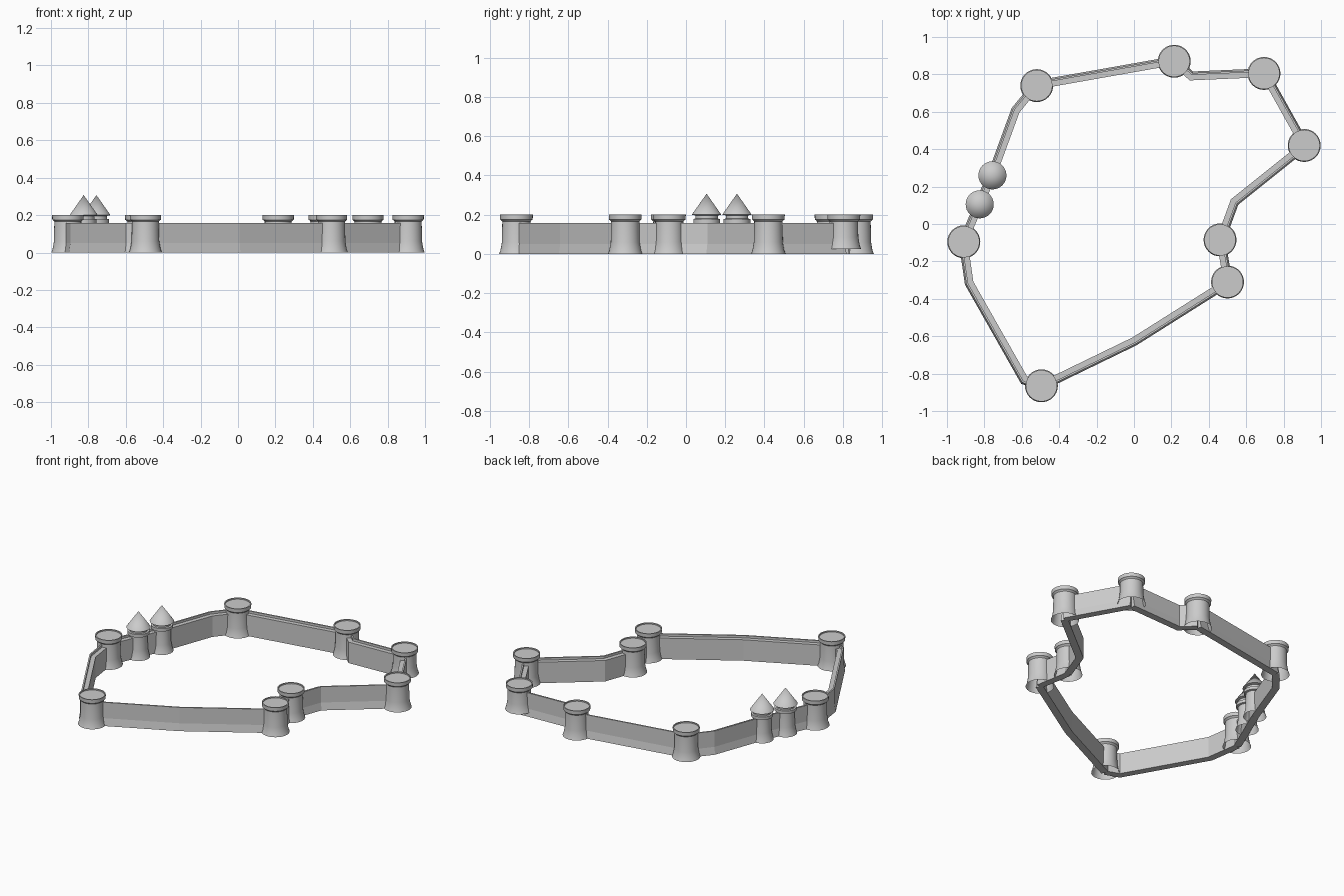
import bpy, bmesh, math
from mathutils import Vector

cube = bpy.data.objects.get("Cube")
if cube:
    bpy.data.objects.remove(cube)

stone = bpy.data.materials.new("grey_stone")
stone.use_nodes = True
stone.diffuse_color = (0.6, 0.6, 0.6, 1)
stone.node_tree.nodes["Principled BSDF"].inputs["Base Color"].default_value = (0.6, 0.6, 0.6, 1)


def finish(name, bm, smooth):
    mesh = bpy.data.meshes.new(name)
    bm.to_mesh(mesh)
    bm.free()
    mesh.materials.append(stone)
    ob = bpy.data.objects.new(name, mesh)
    bpy.context.collection.objects.link(ob)
    if smooth:
        bpy.ops.object.select_all(action="DESELECT")
        ob.select_set(True)
        bpy.context.view_layer.objects.active = ob
        bpy.ops.object.shade_smooth_by_angle(angle=math.radians(30))
    return ob


def lathe(name, profile, spot, segments=32):
    """Revolve a radius/height profile around a vertical axis at spot."""
    bm = bmesh.new()
    rings = []
    for r, z in profile:
        if r == 0:
            rings.append([bm.verts.new((spot[0], spot[1], z))] * segments)
        else:
            turn = [math.tau * i / segments for i in range(segments)]
            rings.append([bm.verts.new((spot[0] + r * math.cos(a), spot[1] + r * math.sin(a), z))
                          for a in turn])
    for low, high in zip(rings, rings[1:]):
        for i in range(segments):
            j = (i + 1) % segments
            corners = list(dict.fromkeys((low[i], low[j], high[j], high[i])))
            bm.faces.new(corners)
    return finish(name, bm, True)


def wall(name, path, section):
    """Sweep an outward/height section along a path with mitred bends."""
    pts = [Vector(p) for p in path]
    bm = bmesh.new()
    rows = []
    for i, p in enumerate(pts):
        dirs = [(b - a).normalized() for a, b in zip(pts, pts[1:])][max(0, i - 1):i + 1]
        normals = [Vector((d.y, -d.x)) for d in dirs]
        out = sum(normals, Vector((0, 0))).normalized()
        out /= out.dot(normals[0])
        rows.append([bm.verts.new((*(p + out * o), z)) for o, z in section])
    n = len(section)
    for a, b in zip(rows, rows[1:]):
        for k in range(n):
            bm.faces.new((a[k], b[k], b[(k + 1) % n], a[(k + 1) % n]))
    bm.faces.new(rows[0])
    bm.faces.new(rows[-1])
    bmesh.ops.recalc_face_normals(bm, faces=bm.faces)
    return finish(name, bm, False)


# Round towers: flared foot, shaft, cornice and a slightly sunken roof, open below
towers = {
    "front": (-0.495, -0.865), "front_left": (0.50, -0.31), "inner_left": (0.46, -0.085),
    "left": (0.91, 0.42), "back_left": (0.695, 0.805), "back": (0.215, 0.87),
    "back_right": (-0.52, 0.74), "right": (-0.91, -0.095),
}
for label, spot in towers.items():
    foot = 0.025 if label == "back_left" else 0
    lathe(label + "_tower", [
        (0.088, foot), (0.081, foot + 0.02), (0.074, foot + 0.06), (0.072, 0.165),
        (0.078, 0.172), (0.083, 0.175), (0.084, 0.2), (0.077, 0.2), (0.077, 0.192), (0, 0.192)], spot)

# Pair of slim gate towers with pointed roofs
gates = {"gate_front": (-0.825, 0.105), "gate_back": (-0.757, 0.26)}
for label, spot in gates.items():
    lathe(label + "_tower", [(0.072, 0), (0.065, 0.02), (0.058, 0.06), (0.056, 0.155),
                             (0.068, 0.158), (0.068, 0.178), (0.057, 0.18), (0.057, 0.2)], spot)
    lathe(label + "_roof", [(0.057, 0.196), (0.075, 0.2), (0, 0.307)], spot)

# Curtain walls, counter-clockwise: sloped foot and parapet outside, walkway inside
section = [(-0.02, 0), (0.027, 0), (0.019, 0.05), (0.019, 0.158), (0.009, 0.158),
           (0.009, 0.143), (-0.02, 0.143)]
t = {**towers, **gates}
walls = {
    "front_wall": ["front", (0.0, -0.625), "front_left"],
    "short_left_wall": ["front_left", "inner_left"],
    "left_wall": ["inner_left", (0.535, 0.12), "left"],
    "back_left_wall": ["left", "back_left"],
    "back_wall": ["back_left", (0.305, 0.788), "back"],
    "long_back_wall": ["back", "back_right"],
    "back_right_wall": ["back_right", (-0.63, 0.607), "gate_back"],
    "gate_wall": ["gate_back", "gate_front"],
    "short_right_wall": ["gate_front", "right"],
    "right_wall": ["right", (-0.878, -0.315), (-0.585, -0.832), "front"],
}
for name, path in walls.items():
    wall(name, [t[p] if isinstance(p, str) else p for p in path], section)
